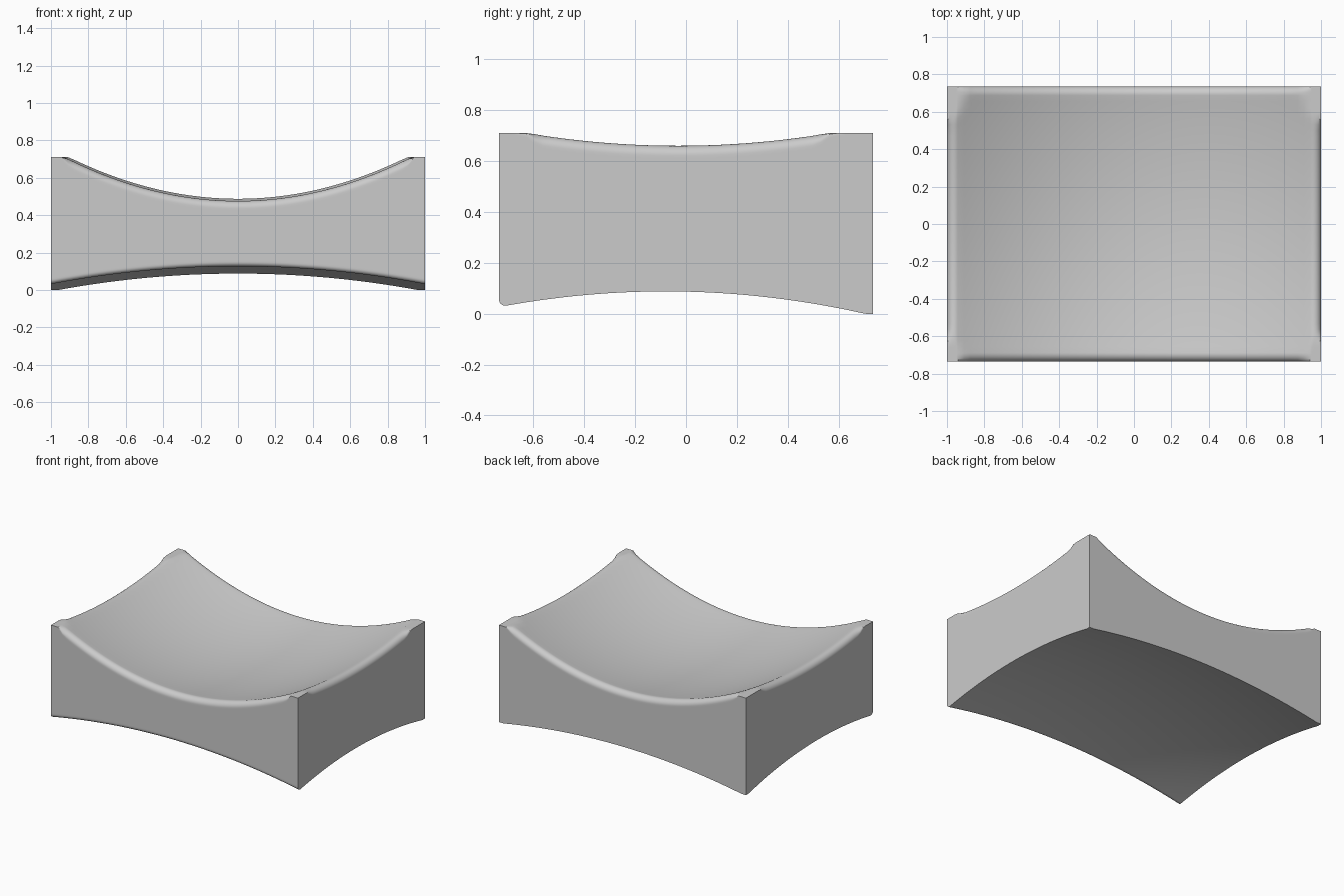
import bpy, bmesh, math

cube = bpy.data.objects.get("Cube")
if cube:
    bpy.data.objects.remove(cube, do_unlink=True)

HX, HY, TOP = 1.0, 0.735, 0.71   # half width, half depth, flat top height
R = 0.04                         # rim rounding
R_LOW = 0.03                     # front lower edge rounding
STEPS = 10


def dish(x, y):
    return 0.415 + 0.272 * x * x + 0.14 * (y + 0.03) ** 2


def arch(x, y):
    return max(0.0, 0.183 - 0.095 * x * x - 0.143 * (y + 0.08) ** 2)


def smoothstep(a, b, v):
    t = min(1.0, max(0.0, (v - a) / (b - a)))
    return t * t * (3 - 2 * t)


def samples(half, slope, count):
    """Even samples inside, denser samples around the rounded rim."""
    theta = math.atan(slope)
    rim = []
    for i in range(STEPS + 1):
        phi = -theta + (math.pi / 2 + theta) * i / STEPS
        rim.append(half - R + R * math.sin(phi))
    inner = [-rim[0] + 2 * rim[0] * i / count for i in range(1, count)]
    return [-v for v in reversed(rim)] + inner + rim


def rim_drop(v, half, slope):
    """Height change of a rounded rim relative to the plain sloped surface."""
    theta = math.atan(slope)
    start = half - R - R * math.sin(theta)
    if v <= start:
        return 0.0
    d = min(R, v - (half - R))
    round_z = math.sqrt(max(0.0, R * R - d * d)) - R * math.cos(theta)
    return round_z - slope * (v - start)


SX, SY = 0.51, 0.2               # slopes of the dish at its rims


def top_z(x, y):
    # Rounding fades out into the flat corner pads
    side = 1 - smoothstep(0.53, 0.66, abs(y + 0.03))
    end = 1 - smoothstep(0.89, 0.97, abs(x))
    z = dish(x, y)
    z += side * rim_drop(abs(x), HX, SX) + end * rim_drop(abs(y), HY, SY)
    return min(TOP, z)


def bottom_z(x, y):
    u = max(0.0, R_LOW - (y + HY))
    return arch(x, y) + R_LOW - math.sqrt(max(0.0, R_LOW ** 2 - u * u))


xs = samples(HX, SX, 56)
ys = samples(HY, SY, 44)
nx, ny = len(xs), len(ys)

bm = bmesh.new()
top = [[bm.verts.new((x, y, top_z(x, y))) for y in ys] for x in xs]
low = [[bm.verts.new((x, y, bottom_z(x, y))) for y in ys] for x in xs]

# Dished top and arched underside
for i in range(nx - 1):
    for j in range(ny - 1):
        for g in (top, low):
            bm.faces.new((g[i][j], g[i + 1][j], g[i + 1][j + 1], g[i][j + 1]))

# Upright walls, with narrow bands that keep the large faces flat
loop = [(i, 0) for i in range(nx)] + [(nx - 1, j) for j in range(1, ny)]
loop += [(i, ny - 1) for i in range(nx - 2, -1, -1)]
loop += [(0, j) for j in range(ny - 2, 0, -1)]
columns = []
for i, j in loop:
    a, b = top[i][j], low[i][j]
    upper = bm.verts.new((a.co.x, a.co.y, a.co.z - 0.01))
    lower = bm.verts.new((b.co.x, b.co.y, b.co.z + 0.01))
    columns.append((a, upper, lower, b))
for k, c in enumerate(columns):
    n = columns[(k + 1) % len(columns)]
    for s in range(3):
        bm.faces.new((c[s], n[s], n[s + 1], c[s + 1]))

bmesh.ops.recalc_face_normals(bm, faces=bm.faces)
mesh = bpy.data.meshes.new("dished_block")
bm.to_mesh(mesh)
bm.free()
block = bpy.data.objects.new("dished_block", mesh)
bpy.context.collection.objects.link(block)

# Plain grey finish
grey = bpy.data.materials.new("light_grey")
grey.use_nodes = True
colour = (0.6, 0.6, 0.6, 1.0)
grey.diffuse_color = colour
grey.node_tree.nodes["Principled BSDF"].inputs["Base Color"].default_value = colour
mesh.materials.append(grey)

bpy.ops.object.select_all(action="DESELECT")
block.select_set(True)
bpy.context.view_layer.objects.active = block
bpy.ops.object.shade_smooth_by_angle(angle=math.radians(30))
